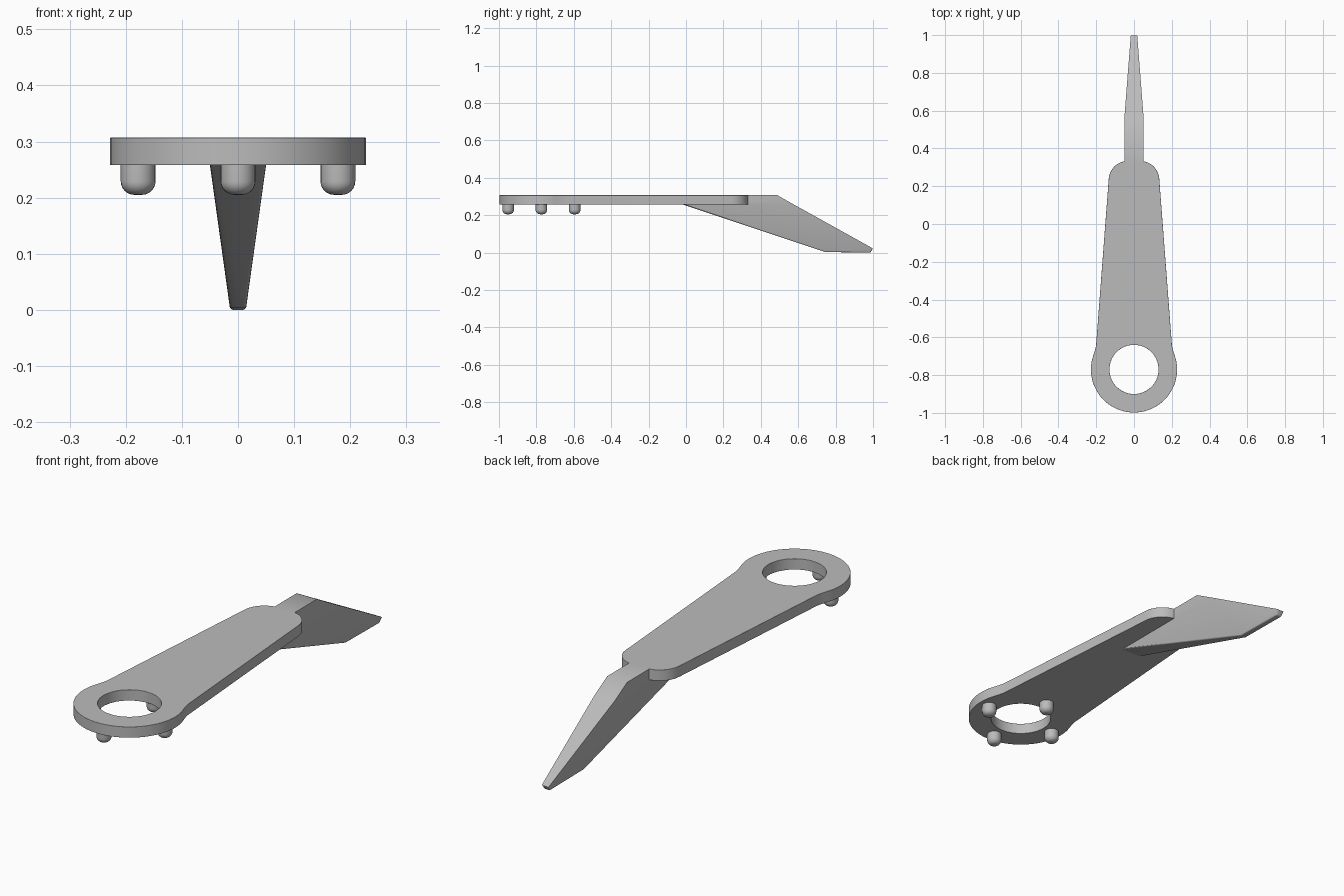
import bpy, bmesh
from math import sin, cos, pi, radians
from mathutils import Vector

if "Cube" in bpy.data.objects:
    bpy.data.objects.remove(bpy.data.objects["Cube"])

grey = bpy.data.materials.new("plain grey")
grey.use_nodes = True
colour = (0.5, 0.5, 0.5, 1)
grey.diffuse_color = colour
grey.node_tree.nodes["Principled BSDF"].inputs["Base Color"].default_value = colour

BOTTOM, TOP = 0.258, 0.307
RING_Y = -0.77


def add_object(name, bm):
    bmesh.ops.recalc_face_normals(bm, faces=bm.faces)
    mesh = bpy.data.meshes.new(name)
    bm.to_mesh(mesh)
    bm.free()
    mesh.materials.append(grey)
    ob = bpy.data.objects.new(name, mesh)
    bpy.context.collection.objects.link(ob)
    bpy.ops.object.select_all(action="DESELECT")
    ob.select_set(True)
    bpy.context.view_layer.objects.active = ob
    bpy.ops.object.shade_smooth_by_angle(angle=radians(35))
    return ob


def arc(cx, cy, r, start, end, steps):
    angles = [radians(start + (end - start) * i / steps) for i in range(steps + 1)]
    return [(cx + r * cos(a), cy + r * sin(a)) for a in angles]


def add_loop(bm, points, z):
    verts = [bm.verts.new((x, y, z)) for x, y in points]
    return [bm.edges.new((v, verts[i - 1])) for i, v in enumerate(verts)]


# Flat handle: ring end, concave shoulder, tapered body, rounded far end
right_side = arc(0, RING_Y, 0.228, -90, 14, 24)
right_side += [(0.215, -0.695), (0.207, -0.67), (0.201, -0.645)]
right_side += arc(0.032, 0.232, 0.102, 4, 90, 10)
outline = right_side + [(-x, y) for x, y in reversed(right_side[1:])]
hole = arc(0, RING_Y, 0.13, 0, 360, 56)[:-1]

bm = bmesh.new()
edges = add_loop(bm, outline, BOTTOM) + add_loop(bm, hole, BOTTOM)
bmesh.ops.triangle_fill(bm, edges=edges, use_beauty=True)
extruded = bmesh.ops.extrude_face_region(bm, geom=bm.faces[:])["geom"]
top_verts = [g for g in extruded if isinstance(g, bmesh.types.BMVert)]
bmesh.ops.translate(bm, verts=top_verts, vec=(0, 0, TOP - BOTTOM))
handle = add_object("handle_plate", bm)
bevel = handle.modifiers.new("rounded rims", "BEVEL")
bevel.width = 0.011
bevel.segments = 3
bevel.limit_method = "ANGLE"
bevel.angle_limit = radians(50)
bevel.harden_normals = True


# Blade: narrows towards the ground, straight sided above the plate underside
def half_width(z):
    return 0.014 + 0.036 * min(z / BOTTOM, 1)


lower = [(-0.02, BOTTOM), (0.745, 0.003), (0.985, 0), (1, 0.022), (0.575, BOTTOM)]
upper = [(-0.02, BOTTOM), (0.575, BOTTOM), (0.488, TOP), (0.325, TOP), (0.29, 0.28)]
rim = lower + upper[2:]
bm = bmesh.new()
sides = []
for s in (-1, 1):
    verts = {p: bm.verts.new((s * half_width(p[1]), p[0], p[1])) for p in rim}
    sides.append(verts)
    for profile in (lower, upper):
        bm.faces.new([verts[p] for p in profile])
for i, p in enumerate(rim):
    q = rim[i - 1]
    bm.faces.new([sides[0][q], sides[0][p], sides[1][p], sides[1][q]])
bmesh.ops.recalc_face_normals(bm, faces=bm.faces)


def on_underside(edge):
    a, b = edge.verts
    long_edge = a.co.x * b.co.x > 0
    return long_edge and any(f.normal.z < -0.4 for f in edge.link_faces)


under = [e for e in bm.edges if on_underside(e)]
tip = [e for e in bm.edges if all(v.co.y > 0.97 for v in e.verts)]
bmesh.ops.bevel(bm, geom=list(set(under + tip)), offset=0.005, segments=3,
                affect="EDGES", profile=0.5, clamp_overlap=True)
add_object("blade", bm)

# Four round-ended pegs under the ring
PEG_R, ROUND, FOOT = 0.031, 0.024, 0.205
for name, angle in (("left", 0), ("back", 90), ("right", 180), ("front", 270)):
    a = radians(angle)
    centre = Vector((0.178 * cos(a), RING_Y - 0.003 + 0.178 * sin(a), 0))
    profile = [(0, FOOT)] + arc(PEG_R - ROUND, FOOT + ROUND, ROUND, -90, 0, 6)
    profile += [(PEG_R, BOTTOM + 0.01), (0, BOTTOM + 0.01)]
    bm = bmesh.new()
    verts = [bm.verts.new(centre + Vector((r, 0, z))) for r, z in profile]
    line = [bm.edges.new(pair) for pair in zip(verts, verts[1:])]
    bmesh.ops.spin(bm, geom=verts + line, cent=centre, axis=(0, 0, 1),
                   angle=2 * pi, steps=24)
    bmesh.ops.remove_doubles(bm, verts=bm.verts, dist=0.0001)
    add_object(name + "_peg", bm)
